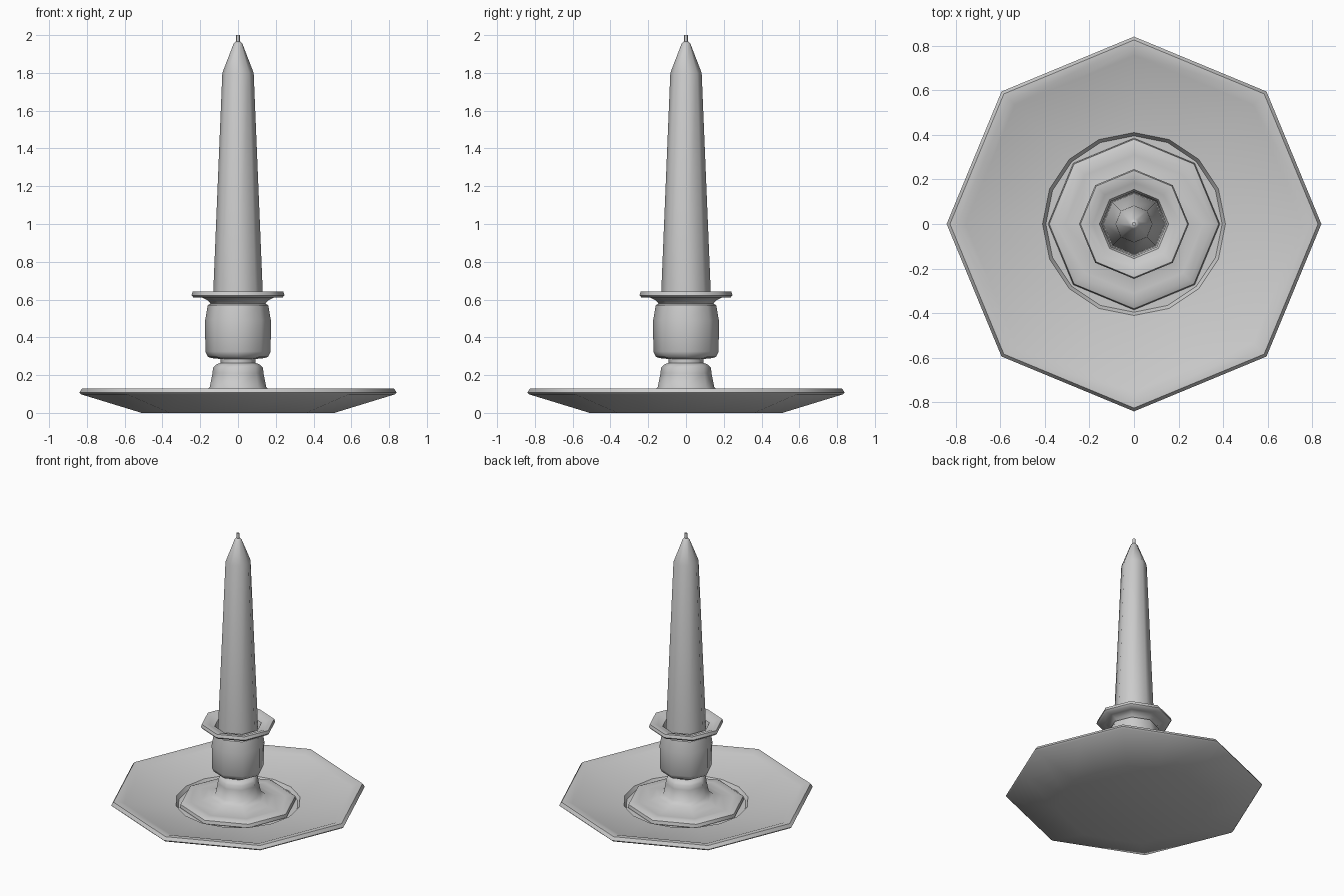
import bpy, math

if "Cube" in bpy.data.objects:
    bpy.data.objects.remove(bpy.data.objects["Cube"])


def finish(name, verts, faces):
    mesh = bpy.data.meshes.new(name)
    mesh.from_pydata(verts, [], faces)
    obj = bpy.data.objects.new(name, mesh)
    bpy.context.collection.objects.link(obj)
    bpy.context.view_layer.objects.active = obj
    obj.select_set(True)
    bpy.ops.object.shade_smooth_by_angle(angle=math.radians(50))
    obj.select_set(False)
    return obj


def lathe(name, profile, sides=8, flat=None):
    """Spin (radius, z) points; rings listed in flat keep an octagonal outline on 16 points."""
    verts, faces = [], []
    for i, (r, z) in enumerate(profile):
        for k in range(sides):
            a = 2 * math.pi * k / sides
            rr = r * math.cos(math.pi / 8) if flat and i in flat and k % 2 else r
            verts.append((rr * math.cos(a), rr * math.sin(a), z))
    for i in range(len(profile) - 1):
        for k in range(sides):
            n = (k + 1) % sides
            faces.append((i * sides + k, i * sides + n,
                          (i + 1) * sides + n, (i + 1) * sides + k))
    faces.append(tuple(reversed(range(sides))))
    last = (len(profile) - 1) * sides
    faces.append(tuple(range(last, last + sides)))
    return finish(name, verts, faces)


# Octagonal dish with a rounder 16-sided well in the middle
lathe("dish", [(0.51, 0), (0.83, 0.098), (0.84, 0.108), (0.825, 0.13),
               (0.79, 0.13), (0.755, 0.115), (0.41, 0.07), (0.395, 0.045)],
      sides=16, flat=range(6))

# Flared foot and neck
lathe("stem", [(0.36, 0.04), (0.385, 0.055), (0.38, 0.078), (0.355, 0.09),
               (0.31, 0.085), (0.24, 0.095), (0.18, 0.112), (0.15, 0.135),
               (0.135, 0.21), (0.132, 0.24), (0.115, 0.256), (0.093, 0.265),
               (0.093, 0.30)])

# Candle cup with drip pan and open socket
lathe("candle_cup", [(0.09, 0.285), (0.14, 0.29), (0.16, 0.297), (0.173, 0.325),
                     (0.174, 0.49), (0.16, 0.57), (0.145, 0.578), (0.16, 0.595),
                     (0.19, 0.61), (0.235, 0.61), (0.246, 0.622), (0.24, 0.643),
                     (0.215, 0.643), (0.185, 0.63), (0.155, 0.622), (0.145, 0.6),
                     (0.14, 0.5)])

# Tapered candle and wick
lathe("candle", [(0.137, 0.48), (0.131, 0.64), (0.083, 1.80), (0.023, 1.955),
                 (0.012, 1.965)])
lathe("wick", [(0.01, 1.95), (0.01, 2.0)])
